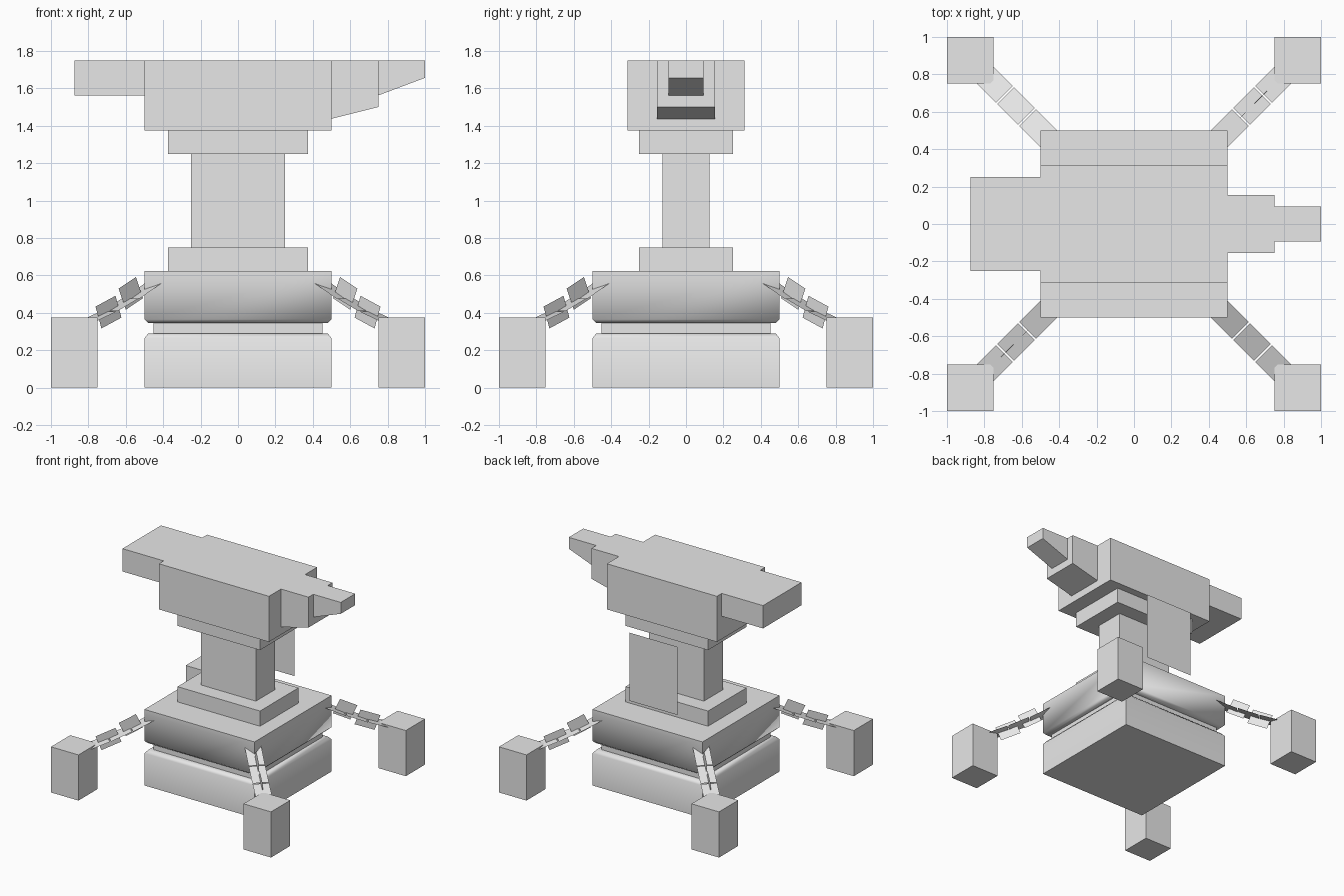
import bpy, bmesh, math
from mathutils import Vector

cube = bpy.data.objects.get("Cube")
if cube:
    bpy.data.objects.remove(cube, do_unlink=True)

grey = bpy.data.materials.new("plain_grey")
grey.use_nodes = True
grey.diffuse_color = (0.8, 0.8, 0.8, 1)
grey.node_tree.nodes["Principled BSDF"].inputs["Base Color"].default_value = (0.8, 0.8, 0.8, 1)


def finish(name, bm, mirrored=False, closed=True):
    if closed:
        bmesh.ops.recalc_face_normals(bm, faces=bm.faces[:])
    mesh = bpy.data.meshes.new(name)
    bm.to_mesh(mesh)
    bm.free()
    mesh.materials.append(grey)
    obj = bpy.data.objects.new(name, mesh)
    bpy.context.collection.objects.link(obj)
    if mirrored:
        mod = obj.modifiers.new("four_corners", 'MIRROR')
        mod.use_axis = (True, True, False)
    return obj


def box(name, x0, x1, y0, y1, z0, z1, tip_lift=0, mirrored=False):
    """Box whose underside may rise by tip_lift towards x1."""
    bm = bmesh.new()
    profile = [(x0, z0), (x1, z0 + tip_lift), (x1, z1), (x0, z1)]
    face = bm.faces.new([bm.verts.new((x, y0, z)) for x, z in profile])
    new = bmesh.ops.extrude_face_region(bm, geom=[face])["geom"]
    bmesh.ops.translate(bm, vec=(0, y1 - y0, 0),
                        verts=[v for v in new if isinstance(v, bmesh.types.BMVert)])
    return finish(name, bm, mirrored)


# Square base with a chamfered groove around it
bm = bmesh.new()
profile = [(.5, 0), (.5, .265), (.48, .29), (.453, .29),
           (.453, .345), (.48, .345), (.5, .365), (.5, .625)]
rings = [[bm.verts.new((sx * r, sy * r, z))
          for sx, sy in ((-1, -1), (1, -1), (1, 1), (-1, 1))] for r, z in profile]
for low, high in zip(rings, rings[1:]):
    for i in range(4):
        j = (i + 1) % 4
        bm.faces.new((low[i], low[j], high[j], high[i]))
bm.faces.new(rings[0][::-1])
bm.faces.new(rings[-1])
base = finish("grooved_base", bm)
bpy.ops.object.select_all(action='DESELECT')
base.select_set(True)
bpy.context.view_layer.objects.active = base
bpy.ops.object.shade_smooth_by_angle(angle=math.radians(60))

# Stem
box("stem_foot", -.375, .375, -.25, .25, .625, .75)
box("stem", -.25, .25, -.125, .125, .75, 1.25)
box("stem_cap", -.375, .375, -.25, .25, 1.25, 1.375)

# Anvil head, heel and stepped horn
box("head", -.5, .5, -.3125, .3125, 1.375, 1.75)
box("heel", -.875, -.5, -.25, .25, 1.5625, 1.75)
box("horn_root", .5, .75, -.156, .156, 1.4375, 1.75, .0625)
box("horn_tip", .75, 1, -.094, .094, 1.5625, 1.75, .094)

# Thin hanging panel at the back
bm = bmesh.new()
bm.faces.new([bm.verts.new((x, .42, z))
              for x, z in ((.219, .74), (-.219, .74), (-.219, 1.3), (.219, 1.3))])
finish("back_panel", bm, closed=False)

# Corner weights
box("corner_weight", .75, 1, .75, 1, 0, .375, mirrored=True)

# Chains: flat links and upright links alternate along each diagonal
side = Vector((1, -1, 0)).normalized()
flat_links = [(.455, .557, .569, .477), (.575, .477, .687, .41), (.693, .408, .80, .355)]
upright_links = [(.527, .535, .619, .473), (.639, .433, .746, .375)]
bm = bmesh.new()
for links, upright in ((flat_links, False), (upright_links, True)):
    for d0, z0, d1, z1 in links:
        start, end = Vector((d0, d0, z0)), Vector((d1, d1, z1))
        across = side
        if upright:
            across = side.cross(end - start).normalized()
        half = across * .0625
        bm.faces.new([bm.verts.new(p) for p in
                      (start - half, end - half, end + half, start + half)])
bm.normal_update()
for f in bm.faces:
    if f.normal.z < -.1:
        f.normal_flip()
finish("chain", bm, mirrored=True, closed=False)
